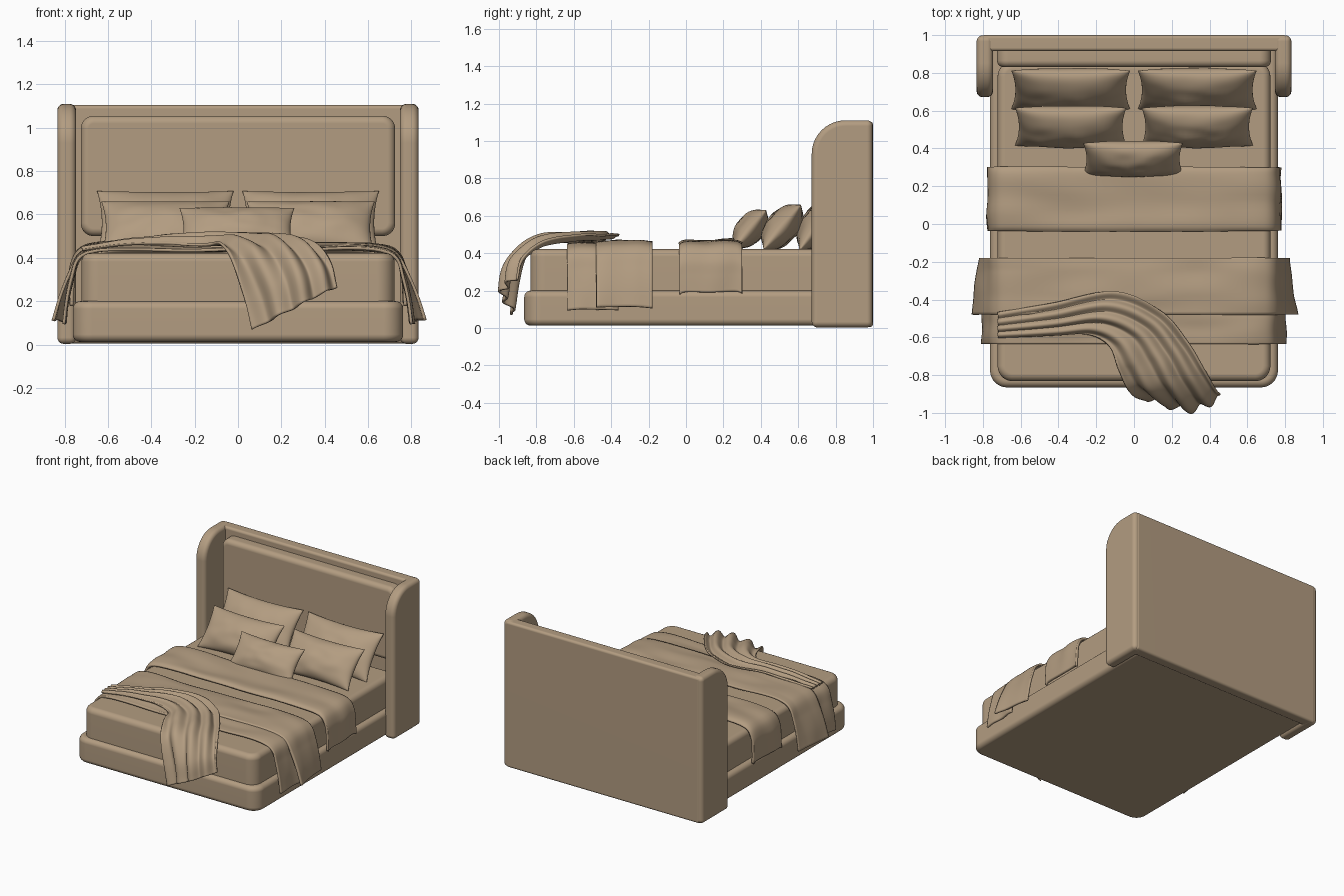
import bpy, bmesh, math
from mathutils import Vector, Matrix, noise

if "Cube" in bpy.data.objects:
    bpy.data.objects.remove(bpy.data.objects["Cube"])

fabric = bpy.data.materials.new("tan_fabric")
fabric.diffuse_color = (0.45, 0.335, 0.22, 1)
fabric.use_nodes = True
fabric.node_tree.nodes["Principled BSDF"].inputs["Base Color"].default_value = fabric.diffuse_color


def finish(name, bm):
    me = bpy.data.meshes.new(name)
    bm.to_mesh(me)
    bm.free()
    for p in me.polygons:
        p.use_smooth = True
    me.materials.append(fabric)
    ob = bpy.data.objects.new(name, me)
    bpy.context.collection.objects.link(ob)
    return ob


def rounded_box(name, lo, hi, pick, r1, r2):
    """Box: first round the picked edges by r1, then soften every sharp edge by r2."""
    lo, hi = Vector(lo), Vector(hi)
    bm = bmesh.new()
    bmesh.ops.create_cube(bm, size=1)
    for v in bm.verts:
        v.co = Vector([(lo[i] + hi[i]) / 2 + v.co[i] * (hi[i] - lo[i]) for i in range(3)])
    mid = (lo + hi) / 2
    chosen = []
    for e in bm.edges:
        d = e.verts[1].co - e.verts[0].co
        axis = max(range(3), key=lambda i: abs(d[i]))
        if pick(axis, (e.verts[0].co + e.verts[1].co) / 2 - mid):
            chosen.append(e)
    if chosen:
        bmesh.ops.bevel(bm, geom=chosen, offset=r1, segments=10, profile=0.5, affect='EDGES')
    sharp = [e for e in bm.edges if e.calc_face_angle(0) > math.radians(50)]
    bmesh.ops.bevel(bm, geom=sharp, offset=r2, segments=5, profile=0.5, affect='EDGES')
    ob = finish(name, bm)
    ob.modifiers.new("normals", 'WEIGHTED_NORMAL')
    return ob


def curve(pts, t):
    """Smooth curve through the points, t from 0 to 1."""
    n = len(pts) - 1
    i = min(int(t * n), n - 1)
    f = t * n - i
    b, c = pts[i], pts[i + 1]
    a = pts[i - 1] if i else b * 2 - c
    d = pts[i + 2] if i + 2 <= n else c * 2 - b
    return 0.5 * (2 * b + (c - a) * f + (2 * a - 5 * b + 4 * c - d) * f * f
                  + (3 * b - a - 3 * c + d) * f ** 3)


def cloth(name, rows, nu, nv, thick, wave):
    """Sheet lofted through rows of points, pushed along its normals by wave(u, v, point)."""
    rows = [[Vector(p) for p in r] for r in rows]
    bm = bmesh.new()
    grid = []
    for i in range(nu + 1):
        section = [curve(r, i / nu) for r in rows]
        grid.append([bm.verts.new(curve(section, j / nv)) for j in range(nv + 1)])
    for i in range(nu):
        for j in range(nv):
            bm.faces.new((grid[i][j], grid[i + 1][j], grid[i + 1][j + 1], grid[i][j + 1]))
    bm.normal_update()
    if grid[nu // 4][nv // 2].normal.z < 0:
        bmesh.ops.reverse_faces(bm, faces=bm.faces[:])
        bm.normal_update()
    moves = [(v, v.normal * wave(i / nu, j / nv, v.co))
             for i, col in enumerate(grid) for j, v in enumerate(col)]
    for v, m in moves:
        v.co += m
    ob = finish(name, bm)
    mod = ob.modifiers.new("thickness", 'SOLIDIFY')
    mod.thickness = thick
    mod.offset = 0
    return ob


def across(half, y, drop=0, flare=0):
    """Mirrored cross-section over the bed; flare widens the hanging part."""
    pts = [(x + flare * max(0, (0.42 - z) / 0.3), y, z - drop) for x, z in half]
    return [(-x, y, z) for x, y, z in pts[:0:-1]] + pts


def pillow(name, centre, w, h, t, lean):
    n = 28
    bm = bmesh.new()
    for side in (-1, 1):
        g = []
        for i in range(n + 1):
            u = math.sin(math.pi / 2 * (2 * i / n - 1))
            col = []
            for j in range(n + 1):
                v = math.sin(math.pi / 2 * (2 * j / n - 1))
                puff = max(0, (1 - u * u) * (1 - v * v)) ** 0.5
                crease = 1 + 0.12 * noise.noise(Vector((u * 2.5 + centre[0] * 9, v * 2, side)))
                col.append(bm.verts.new((w * u * (1 - 0.07 * (1 - v * v)), side * t * puff * crease,
                                         h * v * (1 - 0.09 * (1 - u * u)))))
            g.append(col)
        for i in range(n):
            for j in range(n):
                bm.faces.new((g[i][j], g[i + 1][j], g[i + 1][j + 1], g[i][j + 1]))
    bmesh.ops.remove_doubles(bm, verts=bm.verts[:], dist=1e-5)
    bmesh.ops.recalc_face_normals(bm, faces=bm.faces[:])
    bm.transform(Matrix.Translation(centre) @ Matrix.Rotation(-math.radians(lean), 4, 'X'))
    return finish(name, bm)


# Headboard: back board, padded panel and two wings with a rounded top front
rounded_box("headboard_back", (-0.81, 0.915, 0.005), (0.81, 1.0, 1.105),
            lambda a, m: False, 0, 0.018)
rounded_box("headboard_panel", (-0.725, 0.83, 0.50), (0.725, 0.95, 1.055),
            lambda a, m: a == 1, 0.06, 0.035)
for s, label in ((-1, "left"), (1, "right")):
    xs = sorted((s * 0.747, s * 0.833))
    rounded_box("headboard_wing_" + label, (xs[0], 0.672, 0.003), (xs[1], 0.998, 1.11),
                lambda a, m: a == 0 and m.y < 0 and m.z > 0, 0.18, 0.03)

# Upholstered base and mattress
rounded_box("bed_base", (-0.762, -0.865, 0.012), (0.762, 0.95, 0.2),
            lambda a, m: a == 2 and m.y < 0, 0.09, 0.035)
rounded_box("mattress", (-0.722, -0.832, 0.16), (0.722, 0.86, 0.422),
            lambda a, m: a == 2, 0.08, 0.04)


def soft(amount, fx, fy):
    return lambda u, v, p: amount * noise.noise(Vector((p.x * fx, p.y * fy, p.z * 3)))


# Folded blanket tucked in at the sides
band = [(0, .455), (.25, .456), (.5, .458), (.66, .452), (.73, .425), (.762, .36), (.768, .28), (.77, .19)]
cloth("folded_blanket", [across(band, y, d) for y, d in
      ((0.30, .006), (0.26, -.006), (0.13, 0), (0.0, -.002), (-0.035, .012))],
      110, 20, 0.018, soft(0.010, 3, 9))

# Wide throw in two layers, hanging over both sides
hang = [(0, .452), (.25, .455), (.5, .458), (.66, .447), (.735, .41), (.772, .32), (.80, .22), (.82, .11)]
cloth("throw_upper_layer", [across(hang, y, d, f) for y, d, f in
      ((-0.18, .004, .0), (-0.25, -.003, .008), (-0.35, -.004, .018), (-0.48, 0, .035))],
      110, 24, 0.014, soft(0.014, 3, 8))
cloth("throw_lower_layer", [across(hang, y, d, f) for y, d, f in
      ((-0.36, .016, -.015), (-0.46, .012, -.02), (-0.56, .01, -.02), (-0.635, .016, -.018))],
      110, 24, 0.014, soft(0.012, 3, 10))

# Gathered throw sweeping across the bed and falling over the foot
outer = [(-.72, -.47, .44), (-.42, -.42, .475), (-.1, -.36, .485), (.14, -.46, .485),
         (.28, -.62, .48), (.37, -.77, .46), (.43, -.88, .38), (.46, -.92, .27)]
middle = [(-.72, -.54, .44), (-.42, -.51, .485), (-.16, -.48, .502), (.03, -.56, .50),
          (.13, -.70, .49), (.20, -.85, .45), (.26, -.95, .32), (.28, -.98, .18)]
inner = [(-.72, -.60, .44), (-.42, -.59, .472), (-.24, -.59, .478), (-.13, -.65, .472),
         (-.08, -.77, .46), (-.03, -.87, .39), (.03, -.905, .22), (.07, -.915, .07)]
cloth("gathered_throw", [outer, middle, inner], 100, 60, 0.012,
      lambda u, v, p: (0.006 + 0.014 * min(1, u * 1.6)) * math.sin(v * 23 + u * 4)
      + 0.01 * noise.noise(p * 6))

# Pillows: two pairs leaning back and one small cushion in front
for s, label in ((-1, "left"), (1, "right")):
    pillow("back_pillow_" + label, (s * 0.335, 0.71, 0.562), 0.315, 0.178, 0.085, 35)
    pillow("middle_pillow_" + label, (s * 0.335, 0.515, 0.54), 0.295, 0.155, 0.085, 40)
pillow("small_cushion", (-0.005, 0.345, 0.53), 0.265, 0.13, 0.075, 40)
